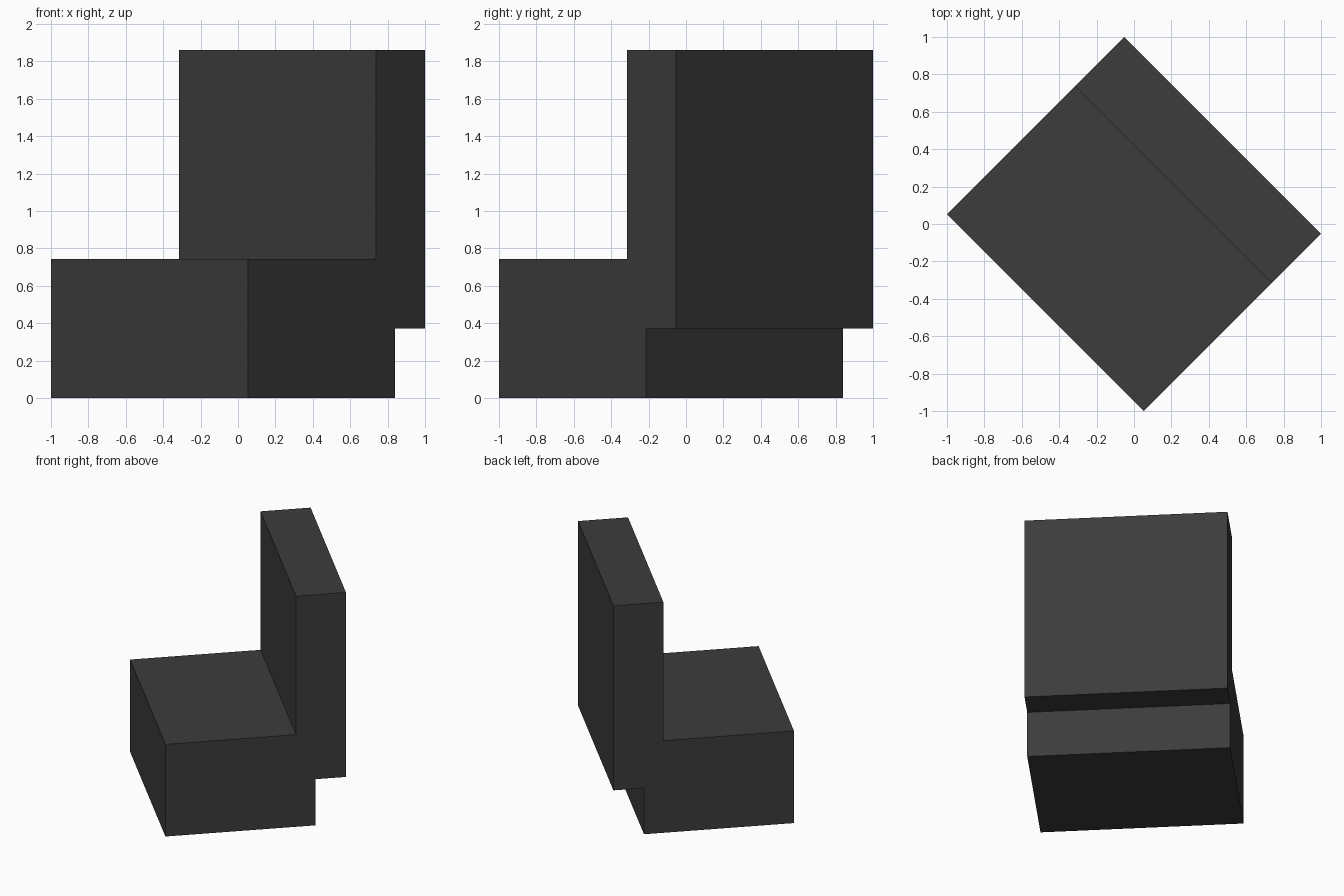
import bpy
import bmesh
import math

cube = bpy.data.objects.get("Cube")
if cube:
    bpy.data.objects.remove(cube, do_unlink=True)

# Dark grey upholstery
color = (0.045, 0.045, 0.045, 1.0)
fabric = bpy.data.materials.new("dark_grey_fabric")
fabric.use_nodes = True
fabric.diffuse_color = color
fabric.node_tree.nodes["Principled BSDF"].inputs["Base Color"].default_value = color

# Main dimensions
width = 1.489
front, rear = -0.67, 0.67
seat_rear, back_front = 0.443, 0.299
seat_top, back_bottom, back_top = 0.743, 0.372, 1.86

# Side profile (depth, height): block seat with a backrest overhanging behind
profile = [
    (front, 0), (seat_rear, 0), (seat_rear, back_bottom), (rear, back_bottom),
    (rear, back_top), (back_front, back_top), (back_front, seat_top), (front, seat_top),
]

# Extrude the profile across the width
bm = bmesh.new()
side = bm.faces.new([bm.verts.new((-width / 2, y, z)) for y, z in profile])
result = bmesh.ops.extrude_face_region(bm, geom=[side], use_keep_orig=True)
moved = [v for v in result["geom"] if isinstance(v, bmesh.types.BMVert)]
bmesh.ops.translate(bm, verts=moved, vec=(width, 0, 0))
bmesh.ops.recalc_face_normals(bm, faces=bm.faces)

mesh = bpy.data.meshes.new("seat_and_backrest")
bm.to_mesh(mesh)
bm.free()
mesh.materials.append(fabric)

# The chair stands turned an eighth of a circle
chair = bpy.data.objects.new("seat_and_backrest", mesh)
chair.rotation_euler.z = -math.pi / 4
bpy.context.collection.objects.link(chair)
